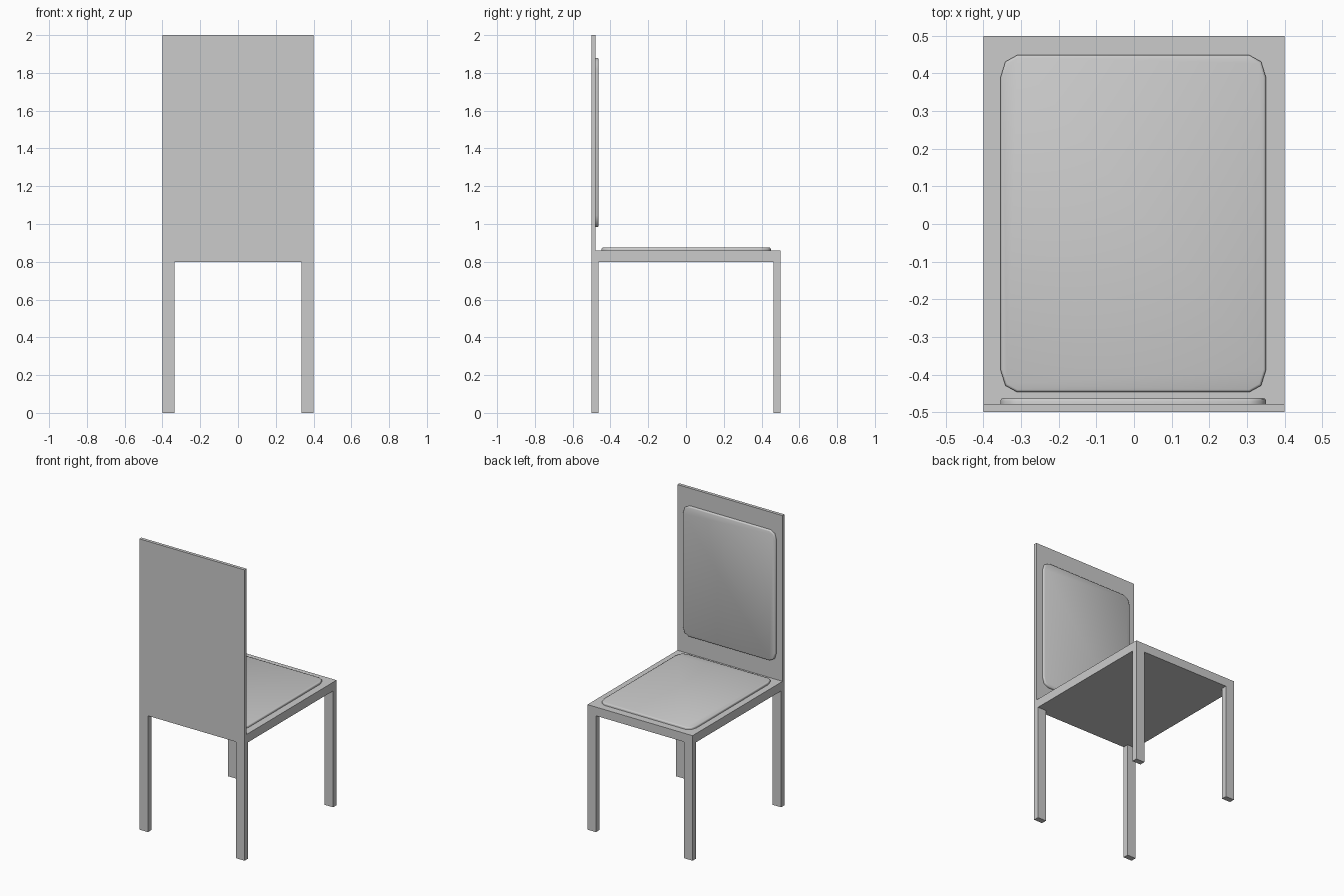
import bpy, bmesh, math
from mathutils import Matrix, Vector

if "Cube" in bpy.data.objects:
    bpy.data.objects.remove(bpy.data.objects["Cube"])


def box(name, x0, x1, y0, y1, z0, z1):
    bm = bmesh.new()
    bmesh.ops.create_cube(bm, size=1)
    bmesh.ops.scale(bm, vec=(x1 - x0, y1 - y0, z1 - z0), verts=bm.verts)
    bmesh.ops.translate(bm, vec=((x0 + x1) / 2, (y0 + y1) / 2, (z0 + z1) / 2), verts=bm.verts)
    return finish(name, bm)


def finish(name, bm):
    bmesh.ops.recalc_face_normals(bm, faces=bm.faces)
    mesh = bpy.data.meshes.new(name)
    bm.to_mesh(mesh)
    bm.free()
    obj = bpy.data.objects.new(name, mesh)
    bpy.context.collection.objects.link(obj)
    return obj


def outline(hx, hy, rx, ry, steps=3):
    """Rounded rectangle with elliptical corners, counter-clockwise."""
    pts = []
    for q, (sx, sy) in enumerate(((1, 1), (-1, 1), (-1, -1), (1, -1))):
        for i in range(steps):
            a = math.pi / 2 * (q + i / (steps - 1))
            pts.append((sx * (hx - rx) + rx * math.cos(a), sy * (hy - ry) + ry * math.sin(a)))
    return pts


def cushion(name, hx, hy, matrix):
    """Thin pad with rounded corners and a softened rim, rising along local z."""
    bm = bmesh.new()
    rings = []
    for inset, z in ((0, -0.005), (0, 0.008), (0.002, 0.013), (0.007, 0.015)):
        pts = outline(hx - inset, hy - inset, 0.045 - inset, 0.06 - inset)
        rings.append([bm.verts.new((x, y, z)) for x, y in pts])
    n = len(rings[0])
    for low, high in zip(rings, rings[1:]):
        for i in range(n):
            j = (i + 1) % n
            bm.faces.new((low[i], low[j], high[j], high[i]))
    bm.faces.new(rings[-1])
    bm.faces.new(rings[0][::-1])
    bm.transform(matrix)
    obj = finish(name, bm)
    bpy.ops.object.select_all(action='DESELECT')
    obj.select_set(True)
    bpy.context.view_layer.objects.active = obj
    bpy.ops.object.shade_smooth_by_angle(angle=math.radians(50))


# Seat board and tall back panel
box("seat", -0.4, 0.4, -0.5, 0.5, 0.8, 0.86)
box("back_panel", -0.4, 0.4, -0.5, -0.478, 0.86, 2.0)

# Four legs flush with the seat corners
for side, x0, x1 in (("left", -0.4, -0.335), ("right", 0.335, 0.4)):
    for end, y0, y1 in (("back", -0.5, -0.462), ("front", 0.462, 0.5)):
        box(f"{end}_{side}_leg", x0, x1, y0, y1, 0.0, 0.8)

# Padded cushions on the seat and on the back panel
cushion("seat_cushion", 0.353, 0.448, Matrix.Translation((-0.002, 0.001, 0.86)))
cushion("back_cushion", 0.353, 0.448,
        Matrix.Translation((-0.002, -0.478, 1.432)) @ Matrix.Rotation(-math.pi / 2, 4, 'X'))
